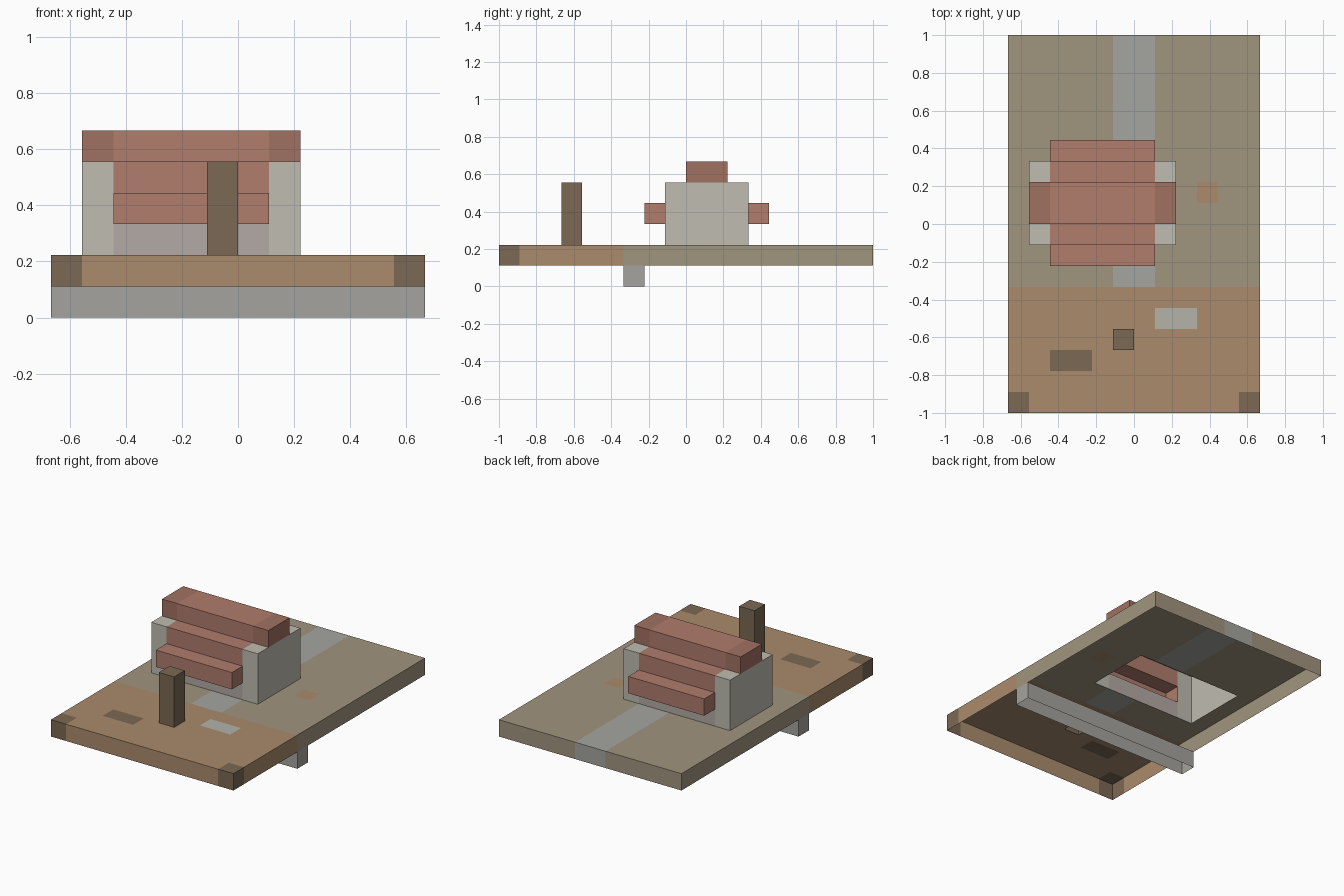
import bpy, bmesh
from mathutils import Vector

if "Cube" in bpy.data.objects:
    bpy.data.objects.remove(bpy.data.objects["Cube"])

U = 1 / 9  # block size

def srgb(r, g, b):
    return tuple((c / 255) ** 2.2 for c in (r, g, b)) + (1,)

COLORS = {
    "earth": srgb(160, 147, 126), "wood": srgb(168, 138, 108), "path": srgb(163, 163, 158),
    "dark_wood": srgb(122, 104, 84), "pale_stone": srgb(178, 178, 170),
    "stone": srgb(163, 162, 157), "plaster": srgb(190, 187, 175),
    "pink_plaster": srgb(178, 168, 163), "tile": srgb(174, 124, 108), "dark_tile": srgb(160, 112, 98),
}
mats = {}
for name, col in COLORS.items():
    mats[name] = bpy.data.materials.new(name)
    mats[name].diffuse_color = col

# Painting rules: block position -> material name
def paint_slab(x, y, z):
    if y == -9 and x in (-6, 5):
        return "dark_wood"
    if y == -7 and -4 <= x < -2:
        return "dark_wood"
    if y == -5 and 1 <= x < 3:
        return "pale_stone"
    if y == 1 and x == 3:
        return "wood"
    if y < -3:
        return "wood"
    return "path" if -1 <= x < 1 else "earth"

def paint_house(x, y, z):
    if x in (-5, 1):
        return "plaster"
    return "tile" if z >= 3 else "pink_plaster"

def paint_ridge(x, y, z):
    return "dark_tile" if x in (-5, 1) else "tile"

def flat(name):
    return lambda x, y, z: name

# Parts: block ranges (min corner, max corner) and painting rule
PARTS = {
    "ground_slab": ((-6, -9, 1), (6, 9, 2), paint_slab),
    "support_beam": ((-6, -3, 0), (6, -2, 1), flat("stone")),
    "house_body": ((-5, -1, 2), (2, 3, 5), paint_house),
    "front_eave": ((-4, -2, 3), (1, -1, 4), flat("tile")),
    "back_eave": ((-4, 3, 3), (1, 4, 4), flat("tile")),
    "roof_ridge": ((-5, 0, 5), (2, 2, 6), paint_ridge),
    "post": ((-1, -6, 2), (0, -5, 5), flat("dark_wood")),
}

def blocks(lo, hi):
    return [(x, y, z) for x in range(lo[0], hi[0])
            for y in range(lo[1], hi[1]) for z in range(lo[2], hi[2])]

solid = {b for lo, hi, _ in PARTS.values() for b in blocks(lo, hi)}

# Five outward directions: the shell is open underneath
DIRS = [Vector(d) for d in ((1, 0, 0), (-1, 0, 0), (0, 1, 0), (0, -1, 0), (0, 0, 1))]

def build(name, lo, hi, paint):
    bm = bmesh.new()
    used = []
    for b in blocks(lo, hi):
        centre = Vector(b) + Vector((0.5, 0.5, 0.5))
        for n in DIRS:
            if tuple(int(v) for v in Vector(b) + n) in solid:
                continue
            # square facing n
            s = Vector((n.y, n.z, n.x)) / 2
            t = n.cross(s)
            c = centre + n / 2
            f = bm.faces.new([bm.verts.new((c + p) * U) for p in (-s - t, s - t, s + t, -s + t)])
            key = paint(*b)
            if key not in used:
                used.append(key)
            f.material_index = used.index(key)
    bmesh.ops.remove_doubles(bm, verts=bm.verts, dist=1e-4)
    me = bpy.data.meshes.new(name)
    bm.to_mesh(me)
    bm.free()
    for key in used:
        me.materials.append(mats[key])
    bpy.context.collection.objects.link(bpy.data.objects.new(name, me))

for name, (lo, hi, paint) in PARTS.items():
    build(name, lo, hi, paint)

for m in bpy.data.materials:
    if m.users and not m.is_grease_pencil:
        m.use_nodes = True
        m.node_tree.nodes["Principled BSDF"].inputs["Base Color"].default_value = m.diffuse_color
